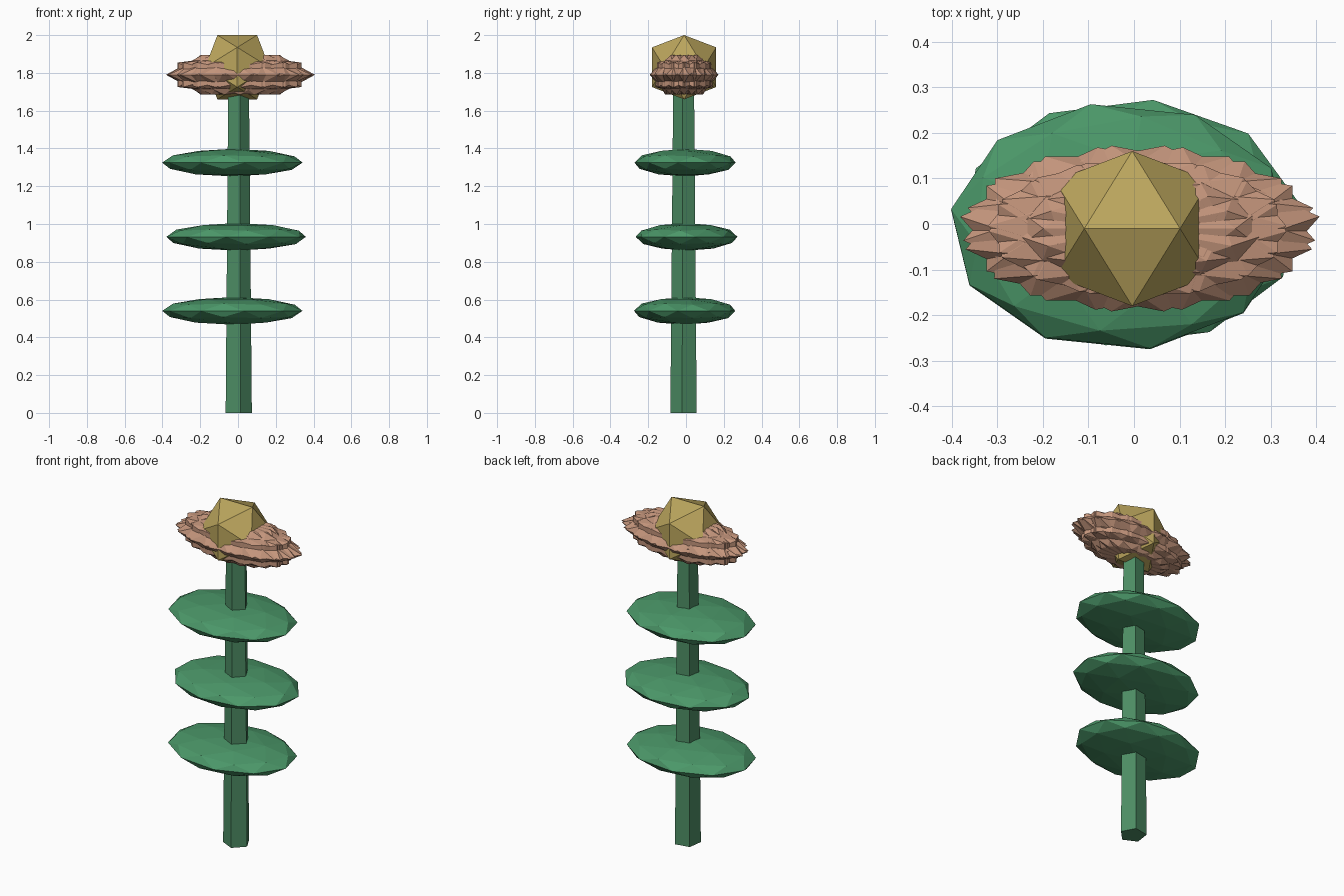
import bpy, bmesh, math, random
from mathutils import Matrix, Vector

if "Cube" in bpy.data.objects:
    bpy.data.objects.remove(bpy.data.objects["Cube"])

random.seed(4)
PHI = (1 + 5 ** 0.5) / 2
YC = -0.01


def material(name, rgb):
    m = bpy.data.materials.new(name)
    m.diffuse_color = (*rgb, 1)
    m.use_nodes = True
    m.node_tree.nodes["Principled BSDF"].inputs["Base Color"].default_value = m.diffuse_color
    return m


def finish(bm, name, mat):
    bmesh.ops.recalc_face_normals(bm, faces=bm.faces)
    me = bpy.data.meshes.new(name)
    bm.to_mesh(me)
    bm.free()
    me.materials.append(mat)
    ob = bpy.data.objects.new(name, me)
    bpy.context.collection.objects.link(ob)
    return ob


def place(loc, scale, turn=0.0):
    """Turn about z first, then stretch, then move."""
    return (Matrix.Translation(loc) @ Matrix.Diagonal((*scale, 1))
            @ Matrix.Rotation(math.radians(turn), 4, 'Z'))


def icosahedron(matrix):
    """Twenty-sided solid with a horizontal edge on top, along x."""
    bm = bmesh.new()
    for a in (-1, 1):
        for b in (-PHI, PHI):
            for p in ((a, 0, b), (0, b, a), (b, a, 0)):
                bm.verts.new(matrix @ Vector(p))
    bmesh.ops.convex_hull(bm, input=bm.verts)
    return bm


green = material("stem_green", (0.075, 0.27, 0.13))
leaf_green = material("leaf_green", (0.07, 0.31, 0.14))
brown = material("petal_brown", (0.55, 0.30, 0.20))
yellow = material("heart_yellow", (0.50, 0.38, 0.11))

# stem: tapered five-sided post
bm = bmesh.new()
bmesh.ops.create_cone(bm, cap_ends=True, segments=5, radius1=0.074,
                      radius2=0.058, depth=1.8,
                      matrix=Matrix.Translation((0, YC, 0.9))
                      @ Matrix.Rotation(math.radians(-8 - 18), 4, 'Z'))
finish(bm, "stem", green)

# leaves: three flattened faceted discs
for i, (x, y, z, turn) in enumerate([(-0.03, -0.007, 0.54, 10),
                                     (-0.01, 0.003, 0.932, -8),
                                     (-0.03, -0.005, 1.325, 10)]):
    bm = bmesh.new()
    bmesh.ops.create_icosphere(bm, subdivisions=2, radius=1,
                               matrix=place((x, y, z), (0.375, 0.272, 0.073), turn))
    finish(bm, f"leaf_{i + 1}", leaf_green)

# petals: sixteen overlapping stretched solids fanned around the stem top
for i in range(16):
    a = math.tau * i / 16
    loc = (0.012 + 0.012 * math.cos(a) + random.uniform(-0.006, 0.006),
           YC + 0.006 * math.sin(a), 1.79)
    bm = icosahedron(place(loc, (0.202, 0.094, 0.105 / PHI), math.degrees(a)))
    finish(bm, f"petal_{i + 1}", brown)

# flower heart
k = 0.17 / PHI
finish(icosahedron(place((-0.004, YC, 1.83), (k, k, k))), "flower_heart", yellow)
